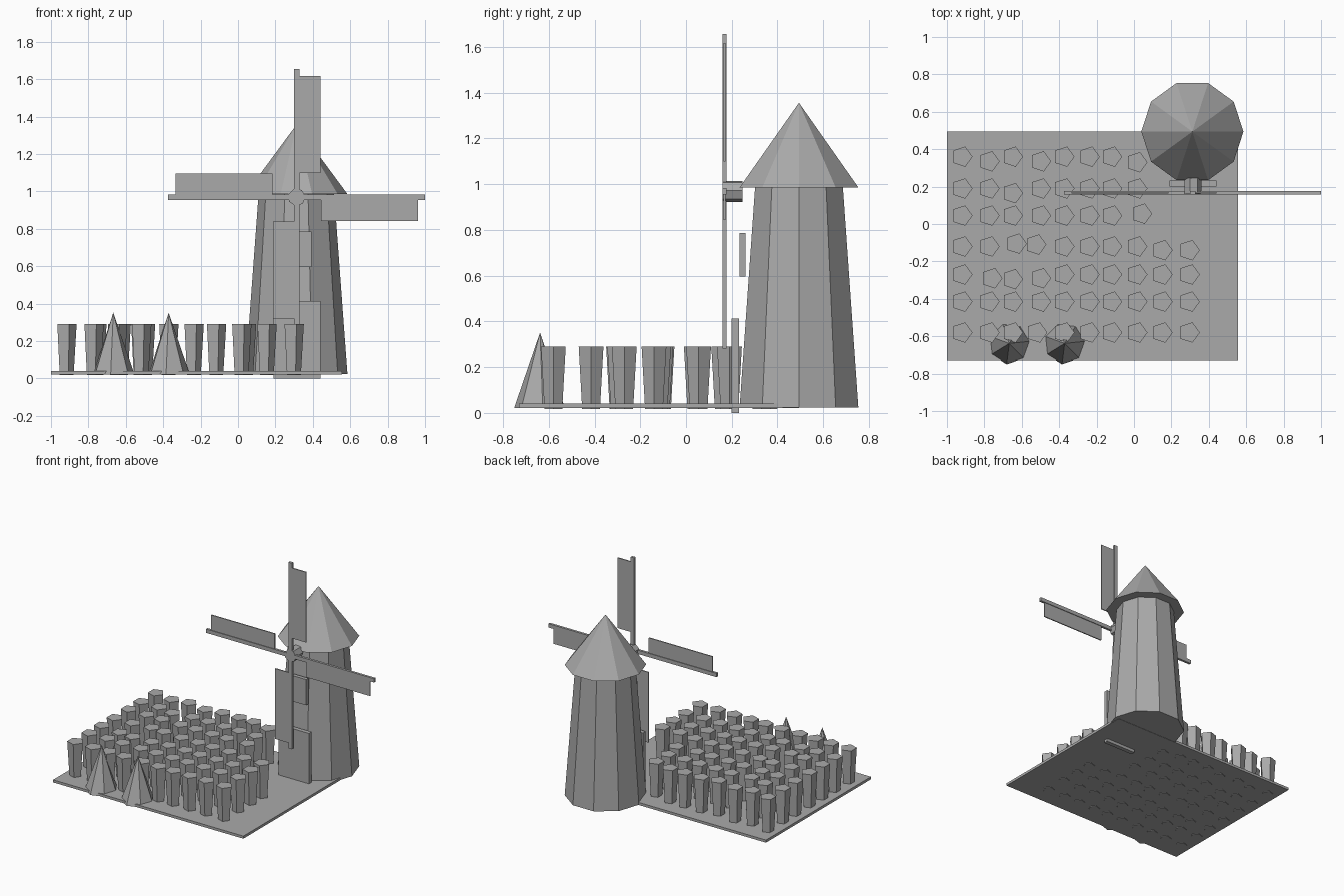
import bpy
from math import sin, cos, pi, radians
from mathutils import Matrix, Vector

old = bpy.data.objects.get("Cube")
if old:
    bpy.data.objects.remove(old, do_unlink=True)

GREY = (0.4, 0.4, 0.4, 1)
mat = bpy.data.materials.new("plain grey")
mat.use_nodes = True
mat.diffuse_color = GREY
mat.node_tree.nodes["Principled BSDF"].inputs["Base Color"].default_value = GREY


def add_object(name, mesh, loc=(0, 0, 0)):
    ob = bpy.data.objects.new(name, mesh)
    ob.location = loc
    bpy.context.collection.objects.link(ob)
    return ob


def frustum(name, sides, r0, r1, z0, z1, turn=0):
    """Closed tapered prism; r1 = 0 gives a pointed cone."""
    def ring(r, z):
        angles = [radians(turn) + 2 * pi * i / sides for i in range(sides)]
        return [(r * cos(a), r * sin(a), z) for a in angles]

    n = sides
    verts = ring(r0, z0)
    faces = [tuple(reversed(range(n)))]
    if r1:
        verts += ring(r1, z1)
        faces.append(tuple(range(n, 2 * n)))
        faces += [(i, (i + 1) % n, n + (i + 1) % n, n + i) for i in range(n)]
    else:
        verts.append((0, 0, z1))
        faces += [(i, (i + 1) % n, n) for i in range(n)]
    mesh = bpy.data.meshes.new(name)
    mesh.from_pydata(verts, [], faces)
    mesh.materials.append(mat)
    return mesh


def box(name, lo, hi):
    """Box mesh spanning two opposite corners."""
    mesh = frustum(name, 4, 0.5 ** 0.5, 0.5 ** 0.5, -0.5, 0.5, 45)
    lo, hi = Vector(lo), Vector(hi)
    mesh.transform(Matrix.Translation((lo + hi) / 2) @ Matrix.Diagonal((*(hi - lo), 1)))
    return mesh


# Field slab
add_object("field", box("field", (-1, -0.73, 0.022), (0.555, 0.495, 0.041)))

# Tower and roof
CX, CY = 0.312, 0.494
add_object("tower", frustum("tower", 10, 0.273, 0.202, 0.024, 0.986), (CX, CY, 0))
add_object("roof", frustum("roof", 10, 0.273, 0, 0.986, 1.356), (CX, CY, 0))

# Door and window plates in front of the tower
add_object("door", box("door", (0.19, 0.2, 0), (0.44, 0.232, 0.413)))
add_object("window", box("window", (0.232, 0.233, 0.596), (0.394, 0.261, 0.786)))

# Hub, with its axis along y
hub = frustum("hub", 7, 0.047, 0.047, -0.247, -0.16, 5)
hub.transform(Matrix.Rotation(pi / 2, 4, "X"))
add_object("hub", hub, (CX + 0.002, 0, 0.969))

# Four sail arms, each a spar with a panel on its clockwise side
spar = box("spar", (-0.014, -0.009, 0), (0.014, 0.009, 0.687))
panel = box("sail_panel", (-0.01, -0.004, 0.13), (0.126, 0.004, 0.649))
for i in range(4):
    for name, mesh in (("spar", spar), ("sail_panel", panel)):
        ob = add_object(f"{name}_{i + 1}", mesh, (CX + 0.002, 0.168, 0.969))
        ob.rotation_euler.y = i * pi / 2

# Crop plants: a slightly uneven grid, leaving the tower corner clear
plant = frustum("plant", 5, 0.041, 0.057, 0.018, 0.291)
columns = (-0.92, -0.775, -0.65, -0.5, -0.375, -0.24, -0.12, 0.015, 0.15, 0.295)
rows = (0.36, 0.19, 0.045, -0.12, -0.27, -0.415, -0.58)
nudges = {(0, 1): (0, -0.025), (0, 3): (0, -0.025), (0, 7): (0, -0.03),
          (1, 2): (0, -0.025), (3, 2): (0.02, 0.015), (3, 3): (-0.025, 0.01),
          (3, 8): (0, -0.02), (3, 9): (0, -0.02), (4, 1): (0.015, -0.02),
          (4, 2): (0, -0.025), (4, 3): (0, -0.02), (6, 3): (-0.02, 0),
          (2, 7): (0.025, 0.01)}
for r, y in enumerate(rows):
    for c, x in enumerate(columns):
        if r < 3 and c > 7:
            continue
        dx, dy = nudges.get((r, c), (0, 0))
        add_object(f"plant_{r + 1}_{c + 1}", plant, (x + dx, y + dy, 0))

# Two pointed stacks at the front edge
stack = frustum("stack", 7, 0.114, 0, 0.022, 0.352, -97)
for i, x in enumerate((-0.667, -0.371)):
    add_object(f"stack_{i + 1}", stack, (x, -0.638, 0))
